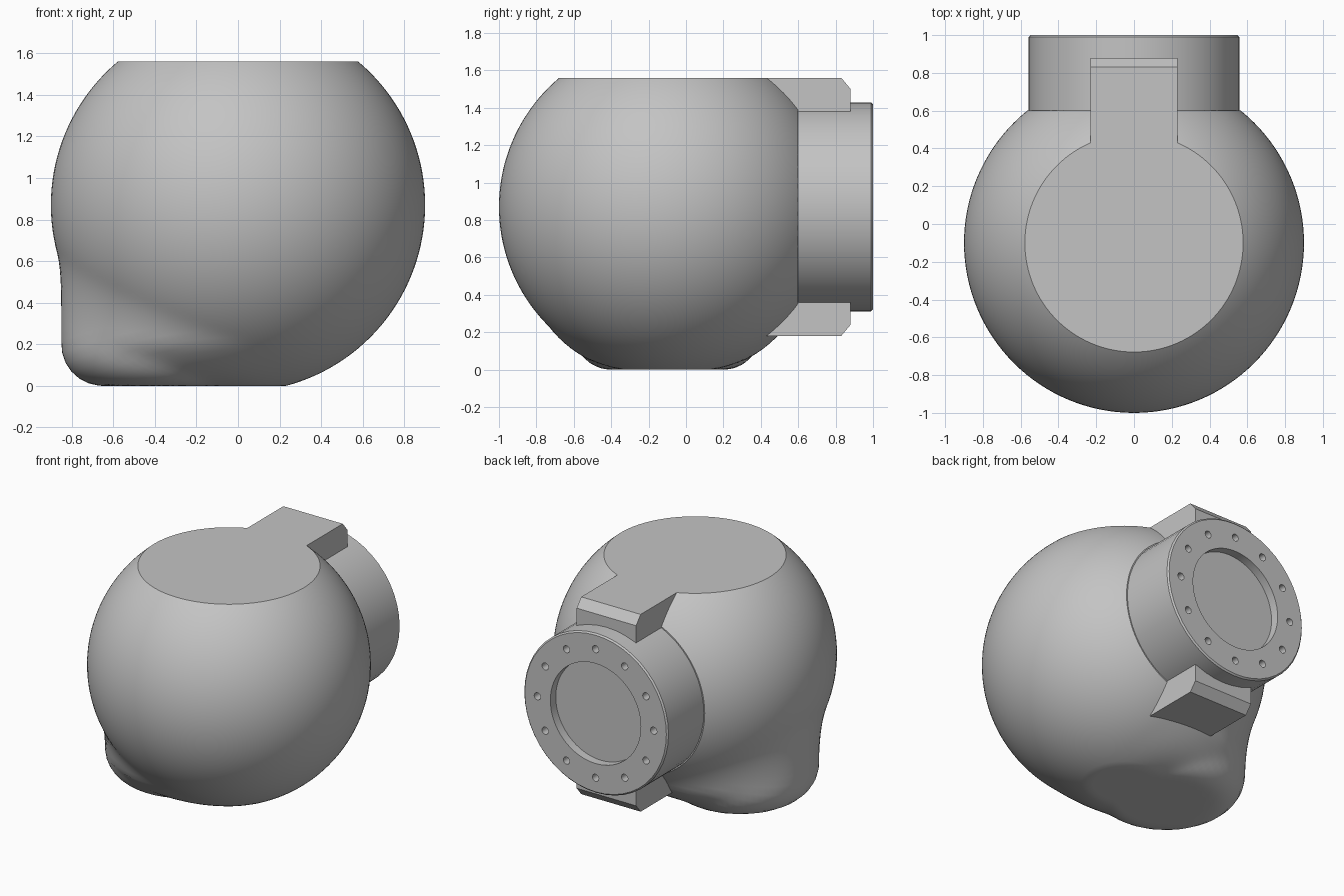
import bpy
import bmesh
import math
from mathutils import Matrix, Vector

if "Cube" in bpy.data.objects:
    bpy.data.objects.remove(bpy.data.objects["Cube"], do_unlink=True)

CENTRE = Vector((0, -0.1, 0.87))
RADIUS = 0.9
TOP, BACK = 1.56, 0.6

grey = bpy.data.materials.new("plain grey")
grey.use_nodes = True
colour = (0.55, 0.55, 0.55, 1)
grey.diffuse_color = colour
grey.node_tree.nodes["Principled BSDF"].inputs["Base Color"].default_value = colour


def finish(bm, name):
    """Turn a bmesh into a shaded grey object."""
    bmesh.ops.recalc_face_normals(bm, faces=bm.faces[:])
    mesh = bpy.data.meshes.new(name)
    bm.to_mesh(mesh)
    bm.free()
    mesh.materials.append(grey)
    obj = bpy.data.objects.new(name, mesh)
    bpy.context.collection.objects.link(obj)
    return obj


def shade(obj):
    bpy.ops.object.select_all(action="DESELECT")
    obj.select_set(True)
    bpy.context.view_layer.objects.active = obj
    bpy.ops.object.shade_smooth_by_angle(angle=math.radians(30))


def add_cylinder(bm, radius, y0, y1, x=0, z=CENTRE.z, segments=64):
    """Cylinder lying along y."""
    place = Matrix.Translation((x, (y0 + y1) / 2, z)) @ Matrix.Rotation(math.pi / 2, 4, "X")
    return bmesh.ops.create_cone(bm, cap_ends=True, segments=segments, radius1=radius,
                                 radius2=radius, depth=y1 - y0, matrix=place)["verts"]


# Body: ball blended with an upright round-edged foot
FOOT = Vector((-0.35, -0.1))
FOOT_RADIUS, FOOT_ROUND, FOOT_HALF, BLEND = 0.5, 0.2, 0.5, 0.6


def body_distance(p):
    ball_offset = p - CENTRE
    ball = ball_offset.length - RADIUS
    flat = p.xy - FOOT
    q = Vector((flat.length - FOOT_RADIUS + FOOT_ROUND,
                abs(p.z - FOOT_HALF) - FOOT_HALF + FOOT_ROUND))
    outer = Vector((max(q.x, 0), max(q.y, 0)))
    foot = outer.length + min(max(q.x, q.y), 0) - FOOT_ROUND
    if outer.length < 1e-6:
        return min(ball, foot)
    # Blend width grows with the angle between the two surfaces
    outer.normalize()
    side = flat.normalized() * outer.x
    normal = Vector((side.x, side.y, math.copysign(outer.y, p.z - FOOT_HALF)))
    k = max(BLEND * (1 - normal.dot(ball_offset.normalized())), 1e-5)
    h = max(k - abs(ball - foot), 0) / k
    return min(ball, foot) - h * h * k / 4


bm = bmesh.new()
bmesh.ops.create_uvsphere(bm, u_segments=128, v_segments=72, radius=1)
for v in bm.verts:
    ray = v.co.normalized()
    near, far = 0.8, 1.5
    for _ in range(18):
        mid = (near + far) / 2
        if body_distance(CENTRE + ray * mid) < 0:
            near = mid
        else:
            far = mid
    v.co = CENTRE + ray * near
    v.co.z = max(v.co.z, 0)

# Flat cuts on the top and the back
for point, normal in (((0, 0, TOP), (0, 0, 1)), ((0, BACK, 0), (0, 1, 0))):
    cut = bmesh.ops.bisect_plane(bm, geom=bm.verts[:] + bm.edges[:] + bm.faces[:],
                                 plane_co=point, plane_no=normal, clear_outer=True)
    edges = [e for e in cut["geom_cut"] if isinstance(e, bmesh.types.BMEdge)]
    bmesh.ops.holes_fill(bm, edges=edges, sides=0)
shade(finish(bm, "body"))

# Flange with a narrow bevelled rim
bm = bmesh.new()
add_cylinder(bm, 0.558, 0.5, 1.0, segments=48)
rim = [e for e in bm.edges if all(v.co.y > 0.99 for v in e.verts)]
bmesh.ops.bevel(bm, geom=rim, offset=0.01, segments=1, affect="EDGES")
flange = finish(bm, "flange")

# Recess and ring of bolt holes
bm = bmesh.new()
add_cylinder(bm, 0.35, 0.94, 1.1)
for i in range(12):
    a = i * math.tau / 12
    add_cylinder(bm, 0.025, 0.93, 1.1, 0.45 * math.cos(a),
                 CENTRE.z + 0.45 * math.sin(a), 16)
cutter = finish(bm, "flange_cutter")
cutter.hide_render = True
boolean = flange.modifiers.new("holes", "BOOLEAN")
boolean.operation = "DIFFERENCE"
boolean.solver = "EXACT"
boolean.object = cutter
bpy.context.view_layer.objects.active = flange
bpy.ops.object.modifier_apply(modifier=boolean.name)
bpy.data.objects.remove(cutter, do_unlink=True)
shade(flange)

# Chamfered brackets above and below the flange
PROFILE = ((0.42, 0.69), (0.83, 0.69), (0.88, 0.63), (0.88, 0.51), (0.42, 0.51))
for name, sign in (("upper_bracket", 1), ("lower_bracket", -1)):
    bm = bmesh.new()
    face = bm.faces.new([bm.verts.new((-0.23, y, CENTRE.z + sign * z)) for y, z in PROFILE])
    new = bmesh.ops.extrude_face_region(bm, geom=[face])["geom"]
    bmesh.ops.translate(bm, vec=(0.46, 0, 0),
                        verts=[g for g in new if isinstance(g, bmesh.types.BMVert)])
    finish(bm, name)
